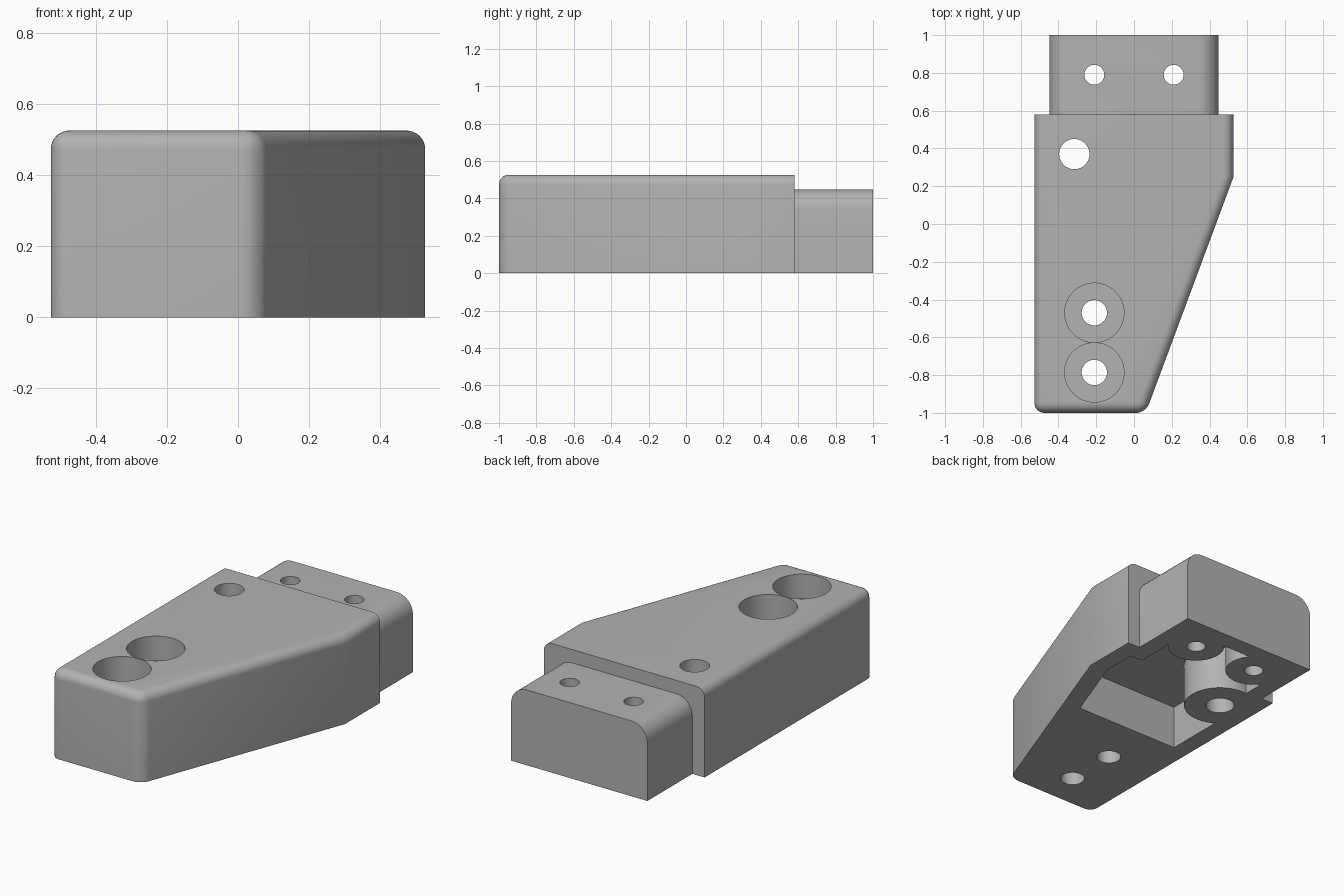
import bpy
import bmesh

cube = bpy.data.objects.get("Cube")
if cube:
    bpy.data.objects.remove(cube, do_unlink=True)

ROUND = 0.0526     # body edge radius
WALL = 0.105       # wall thickness and shoulder radius
HEIGHT = 0.526
STEP_Y = 0.579     # back face of the body
OVER = 0.1         # overshoot for cutters

gray = bpy.data.materials.new("plain gray")
gray.use_nodes = True
color = (0.45, 0.45, 0.45, 1)
gray.diffuse_color = color
gray.node_tree.nodes["Principled BSDF"].inputs["Base Color"].default_value = color


def prism(name, outline, z0, z1, bevels=()):
    """Extrude an outline upward, then round edges picked by (rule, radius) pairs."""
    bm = bmesh.new()
    base = bm.faces.new([bm.verts.new((x, y, z0)) for x, y in outline])
    top = bmesh.ops.extrude_face_region(bm, geom=[base])["geom"]
    bmesh.ops.translate(bm, vec=(0, 0, z1 - z0),
                        verts=[v for v in top if isinstance(v, bmesh.types.BMVert)])
    for rule, radius in bevels:
        edges = [e for e in bm.edges if rule(e.verts[0].co, e.verts[1].co)]
        bmesh.ops.bevel(bm, geom=edges, offset=radius, segments=8,
                        profile=0.5, affect='EDGES')
    bmesh.ops.recalc_face_normals(bm, faces=bm.faces)
    mesh = bpy.data.meshes.new(name)
    bm.to_mesh(mesh)
    bm.free()
    mesh.materials.append(gray)
    obj = bpy.data.objects.new(name, mesh)
    bpy.context.collection.objects.link(obj)
    return obj


def cylinder(name, x, y, radius, z0, z1):
    bpy.ops.mesh.primitive_cylinder_add(vertices=64, radius=radius, depth=z1 - z0,
                                        location=(x, y, (z0 + z1) / 2))
    obj = bpy.context.object
    obj.name = name
    obj.data.materials.append(gray)
    return obj


def combine(target, tool, operation):
    mod = target.modifiers.new("combine", 'BOOLEAN')
    mod.object, mod.operation, mod.solver = tool, operation, 'EXACT'
    bpy.context.view_layer.objects.active = target
    bpy.ops.object.modifier_apply(modifier=mod.name)
    bpy.data.objects.remove(tool, do_unlink=True)


def body_edge(a, b):
    """Top rim except the back, plus the two upright front corners."""
    on_top = min(a.z, b.z) > HEIGHT - 0.01 and min(a.y, b.y) < STEP_Y - 0.01
    return on_top or max(a.y, b.y) < -0.99 and abs(a.z - b.z) > 0.1


def shoulder_edge(a, b):
    return min(a.z, b.z) > 0.4 and abs(a.y - b.y) > 0.1


# Tapered main body
body = prism("mounting_block",
             [(-0.527, -1), (0.062, -1), (0.527, 0.25), (0.527, STEP_Y), (-0.527, STEP_Y)],
             0, HEIGHT, [(body_edge, ROUND)])

# Lower tab at the back
tab = prism("back_tab",
            [(-0.447, STEP_Y - WALL), (0.447, STEP_Y - WALL), (0.447, 1), (-0.447, 1)],
            0, 0.447, [(shoulder_edge, WALL)])
combine(body, tab, 'UNION')

# Hollow underside, leaving round bosses standing
side, neck, back = 0.422, 0.342, STEP_Y - WALL
pocket = prism("pocket_cutter",
               [(-side, -0.155), (0.264, -0.155), (side, 0.27), (side, back), (neck, back),
                (neck, 0.895), (-neck, 0.895), (-neck, back), (-side, back)],
               -OVER, 0.26)
for x, y, radius in [(-0.316, 0.37, 0.2), (-0.21, 0.79, 0.157), (0.21, 0.79, 0.157)]:
    combine(pocket, cylinder("boss", x, y, radius, -2 * OVER, HEIGHT), 'DIFFERENCE')
combine(body, pocket, 'DIFFERENCE')

# Through holes
holes = [(-0.316, 0.37, 0.08), (-0.21, 0.79, 0.0526), (0.21, 0.79, 0.0526),
         (-0.21, -0.47, 0.067), (-0.21, -0.786, 0.067)]
for x, y, radius in holes:
    combine(body, cylinder("hole", x, y, radius, -OVER, HEIGHT + OVER), 'DIFFERENCE')

# Wide counterbores for the two front holes
for y in (-0.47, -0.786):
    combine(body, cylinder("counterbore", -0.21, y, 0.157, HEIGHT - 0.145, HEIGHT + OVER),
            'DIFFERENCE')

bpy.ops.object.select_all(action='DESELECT')
body.select_set(True)
bpy.context.view_layer.objects.active = body
bpy.ops.object.shade_smooth_by_angle(angle=0.4)
